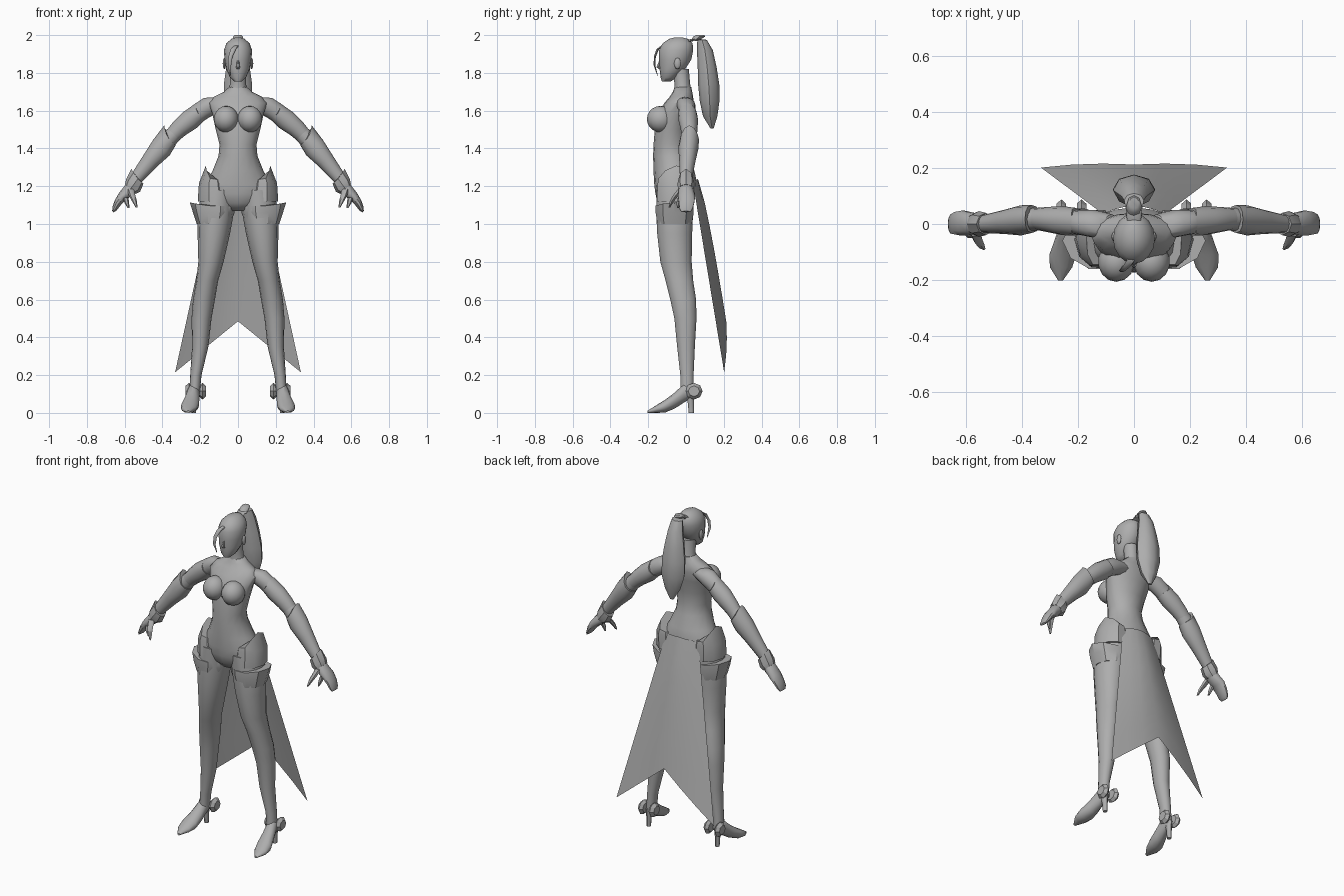
import bpy, bmesh, math
from mathutils import Vector

grey = bpy.data.materials.new("plain grey")
grey.diffuse_color = (0.42, 0.42, 0.42, 1)


def finish(name, bm, mirror=False, angle=50):
    bmesh.ops.recalc_face_normals(bm, faces=bm.faces)
    me = bpy.data.meshes.new(name)
    bm.to_mesh(me)
    bm.free()
    me.materials.append(grey)
    ob = bpy.data.objects.new(name, me)
    bpy.context.collection.objects.link(ob)
    if mirror:
        ob.modifiers.new("mirror", "MIRROR")
    bpy.ops.object.select_all(action="DESELECT")
    ob.select_set(True)
    bpy.context.view_layer.objects.active = ob
    bpy.ops.object.shade_smooth_by_angle(angle=math.radians(angle))
    return ob


def loft(name, rings, u=(1, 0, 0), v=(0, 1, 0), n=12, tip=None, mirror=False, angle=50):
    """Skin elliptical rings (x, y, z, ru, rv); tip pulls out the +u side of ring 0."""
    bm = bmesh.new()
    u, v = Vector(u).normalized(), Vector(v).normalized()
    loops = []
    for i, (x, y, z, ru, rv) in enumerate(rings):
        loop = []
        for k in range(n):
            a = 2 * math.pi * k / n
            p = Vector((x, y, z)) + u * ru * math.cos(a) + v * rv * math.sin(a)
            if tip and i == 0:
                p += Vector(tip) * max(0, math.cos(a)) ** 2
            loop.append(bm.verts.new(p))
        loops.append(loop)
    for a, b in zip(loops, loops[1:]):
        for k in range(n):
            bm.faces.new((a[k], a[(k + 1) % n], b[(k + 1) % n], b[k]))
    bm.faces.new(loops[0])
    bm.faces.new(loops[-1])
    return finish(name, bm, mirror, angle=angle)


def column(name, rows, n=16):
    """Upright centred loft from (z, half width, front y, back y)."""
    return loft(name, [(0, (f + b) / 2, z, w, (b - f) / 2) for z, w, f, b in rows], n=n)


def ball(name, loc, size, seg=12, rings=8, angle=50):
    bm = bmesh.new()
    bmesh.ops.create_uvsphere(bm, u_segments=seg, v_segments=rings, radius=1)
    for vert in bm.verts:
        vert.co = Vector([c + s * p for c, s, p in zip(loc, size, vert.co)])
    return finish(name, bm, True, angle=angle)


# Torso, neck and head
column("torso", [
    (1.07, .06, -.11, .0), (1.11, .13, -.15, .035), (1.16, .185, -.162, .055),
    (1.21, .18, -.168, .06), (1.28, .135, -.172, .045), (1.36, .103, -.174, .02),
    (1.42, .098, -.172, .008), (1.5, .118, -.165, .012), (1.58, .135, -.15, .03),
    (1.64, .155, -.115, .04), (1.675, .125, -.085, .038), (1.70, .075, -.07, .033),
    (1.725, .047, -.06, .028)])
ball("bust", (.063, -.135, 1.555), (.066, .072, .07), 14, 10)
column("neck", [(1.70, .055, -.065, .03), (1.74, .042, -.06, .022), (1.82, .042, -.075, .015)], 12)
column("head", [
    (1.755, .02, -.128, -.08), (1.775, .042, -.134, -.05), (1.82, .062, -.14, -.005),
    (1.87, .071, -.142, .028), (1.92, .075, -.142, .038), (1.955, .062, -.125, .035),
    (1.98, .036, -.09, .01), (1.988, .012, -.06, -.02)])
loft("nose", [(0, -.138, 1.865, .006, .005), (0, -.146, 1.83, .01, .012),
              (0, -.138, 1.82, .008, .006)], n=6)
ball("ear", (.072, -.045, 1.85), (.009, .018, .03), 8, 6)

# Hair: ponytail and curved front lock
loft("ponytail", [
    (0, .01, 1.965, .025, .022), (0, .045, 1.98, .028, .02), (0, .085, 1.975, .035, .025),
    (0, .10, 1.92, .045, .042), (0, .112, 1.83, .062, .05), (0, .12, 1.74, .075, .056),
    (0, .125, 1.65, .075, .052), (0, .128, 1.57, .05, .038), (0, .138, 1.505, .012, .008)],
    n=8)
loft("ponytail_crest", [(0, .045, 1.97, .028, .02), (0, .07, 1.992, .026, .032),
                        (0, .075, 2.0, .018, .022)], n=8)
loft("front_lock", [
    (-.005, -.12, 1.945, .014, .012), (-.025, -.15, 1.925, .014, .008),
    (-.04, -.165, 1.885, .011, .006), (-.045, -.167, 1.84, .009, .005),
    (-.04, -.15, 1.785, .002, .002)], n=6)

# Arms: u points to the outer/upper side of the arm
U = (.73, 0, .68)
loft("arm", [
    (.08, -.01, 1.645, .04, .045), (.14, 0, 1.63, .055, .05), (.19, .005, 1.60, .052, .045),
    (.25, .01, 1.555, .046, .042), (.33, .018, 1.485, .042, .04), (.39, .015, 1.425, .048, .043),
    (.46, .008, 1.34, .042, .038), (.54, 0, 1.235, .03, .028)], U, mirror=True)
loft("upper_sleeve", [
    (.21, .008, 1.585, .048, .05), (.255, .012, 1.55, .056, .052), (.31, .016, 1.505, .048, .045),
    (.345, .018, 1.47, .042, .04)], U, tip=(-.022, 0, .022), mirror=True, angle=40)
loft("forearm_guard", [
    (.365, .018, 1.45, .048, .05), (.405, .013, 1.405, .06, .054), (.46, .008, 1.34, .048, .044),
    (.54, 0, 1.24, .034, .032)], U, tip=(-.01, 0, .04), mirror=True, angle=40)
loft("wrist_cuff", [
    (.53, 0, 1.24, .04, .04), (.555, 0, 1.205, .05, .046), (.57, 0, 1.185, .038, .04)],
    U, tip=(.005, 0, .025), n=8, mirror=True, angle=40)

# Hands with a curled finger group and thumb
loft("hand", [
    (.55, 0, 1.215, .03, .03), (.58, .0, 1.175, .033, .042), (.612, .003, 1.145, .026, .047),
    (.638, .003, 1.11, .02, .042), (.654, 0, 1.08, .014, .036), (.662, 0, 1.065, .005, .025)],
    (.8, 0, .6), n=10, mirror=True)
loft("thumb", [
    (.57, -.025, 1.185, .02, .02), (.56, -.055, 1.15, .017, .017),
    (.548, -.075, 1.12, .013, .013), (.537, -.088, 1.088, .005, .005)], n=6, mirror=True)
loft("curled_finger", [
    (.595, -.03, 1.14, .015, .015), (.588, -.04, 1.11, .012, .012),
    (.58, -.042, 1.085, .005, .006)], n=6, mirror=True)

# Legs
loft("leg", [
    (.1, -.055, 1.18, .09, .105), (.118, -.06, 1.06, .096, .1), (.128, -.06, .95, .086, .095),
    (.143, -.053, .8, .067, .085), (.163, -.035, .7, .058, .075), (.18, -.015, .6, .058, .07),
    (.193, -.003, .5, .053, .06), (.2, .0, .35, .043, .048), (.223, .005, .2, .03, .036),
    (.23, .005, .11, .028, .036)], n=14, mirror=True)
loft("thigh_cuff", [
    (.124, -.06, 1.095, .106, .106), (.128, -.06, 1.06, .11, .106), (.13, -.06, 1.0, .088, .096)],
    n=10, tip=(.026, 0, .02), mirror=True, angle=35)

# Hip guards rising to points
loft("hip_guard", [
    (.13, -.05, 1.235, .065, .1), (.13, -.05, 1.215, .077, .105), (.125, -.055, 1.12, .088, .105)],
    n=10, tip=(-.025, 0, .075), mirror=True, angle=35)

# Shoes, heels and ankle ornaments
loft("shoe", [
    (.232, .036, .115, .024, .03), (.236, -.01, .105, .032, .05), (.245, -.06, .065, .04, .042),
    (.255, -.11, .036, .048, .034), (.261, -.155, .021, .04, .021), (.263, -.203, .006, .008, .006)],
    v=(0, 0, 1), mirror=True)
loft("heel", [(.234, .022, .11, .022, .025), (.234, .026, .05, .014, .016),
              (.234, .028, 0, .012, .014)], n=8, mirror=True)
for label, x, s in (("inner", .188, -1), ("outer", .26, 1)):
    loft(label + "_ankle_ornament", [
        (x - .016 * s, .04, .115, .034, .03), (x, .042, .115, .046, .044),
        (x + .018 * s, .042, .115, .03, .028)],
        (0, 1, 0), (0, 0, 1), n=8, mirror=True, angle=30)

# Swallow-tailed cloth hanging from the back of the waist
bm = bmesh.new()
rows = 6
grid = []
for r in range(rows + 1):
    t = r / rows
    edge = Vector((.11 + .223 * t, .035 + .167 * t, 1.23 - 1.015 * t))
    mid = Vector((0, .063 + .150 * t ** .8, 1.24 - .755 * t))
    side = [mid.lerp(edge, k / 3) + Vector((0, .008 * math.sin(math.pi * k / 3), 0)) for k in range(4)]
    line = [Vector((-p.x, p.y, p.z)) for p in side[:0:-1]] + side
    grid.append([bm.verts.new(p) for p in line])
for a, b in zip(grid, grid[1:]):
    for k in range(6):
        bm.faces.new((a[k], b[k], b[k + 1], a[k + 1]))
finish("back_cloth", bm)
